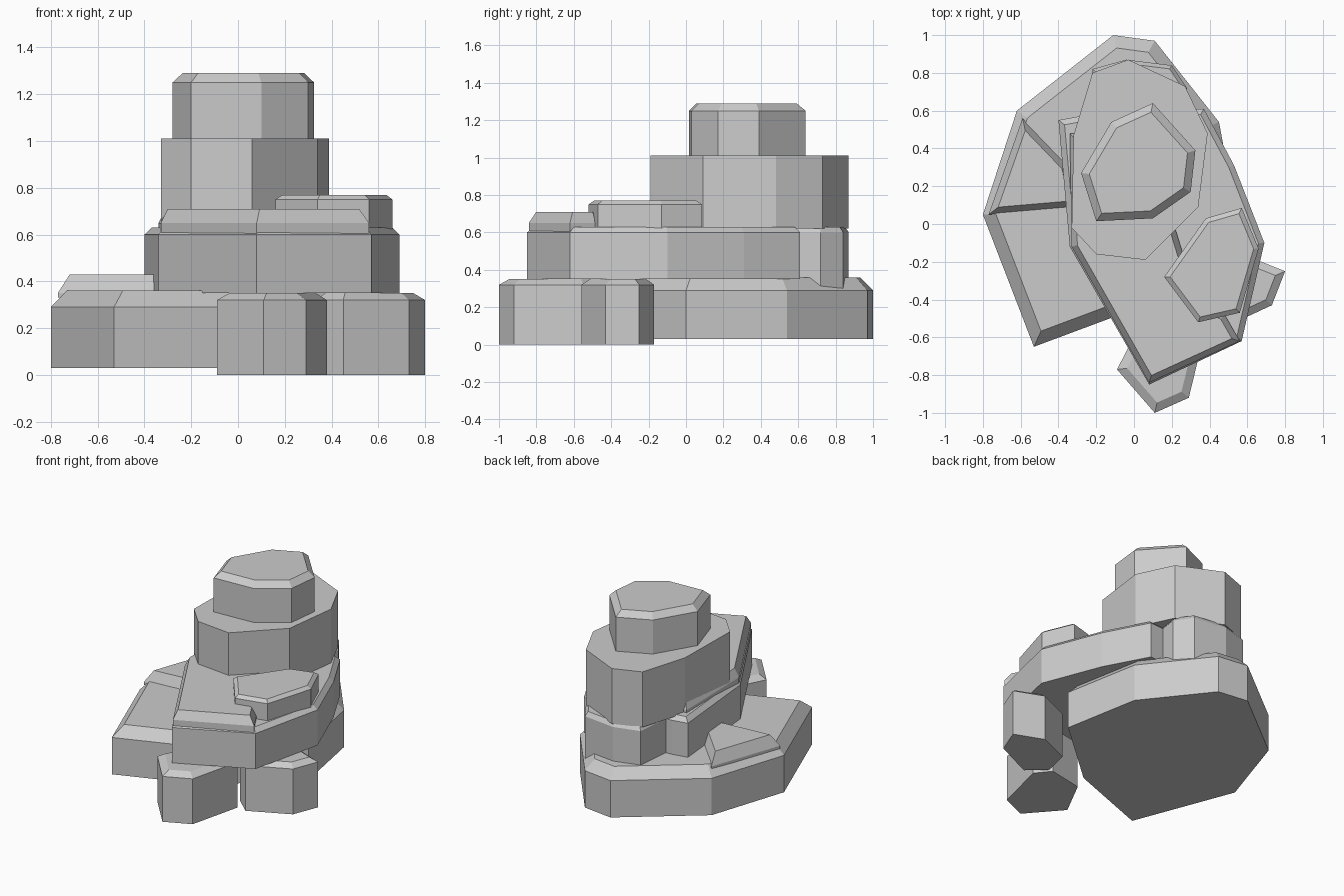
import bpy, bmesh
from mathutils import Vector


def inset(pts, d):
    """Move every edge of a counter-clockwise outline inwards by d."""
    out = []
    n = len(pts)
    for i in range(n):
        p, a, b = Vector(pts[i]), Vector(pts[i - 1]), Vector(pts[(i + 1) % n])
        e1, e2 = (p - a).normalized(), (b - p).normalized()
        n1, n2 = Vector((-e1.y, e1.x)), Vector((-e2.y, e2.x))
        m = (n1 + n2).normalized()
        out.append(p + m * d / max(m.dot(n1), 0.4))
    return out


def rock(name, pts, z0, z1, bevel=0.0, drop=0.0):
    """Flat-faced prism with a sloped rim: bevel wide, drop high."""
    area = sum(pts[i - 1][0] * p[1] - p[0] * pts[i - 1][1] for i, p in enumerate(pts))
    if area < 0:
        pts = pts[::-1]
    levels = [(pts, z0), (pts, z1 - drop)]
    if bevel:
        levels.append((inset(pts, bevel), z1))
    bm = bmesh.new()
    rings = [[bm.verts.new((p[0], p[1], z)) for p in ring] for ring, z in levels]
    bm.faces.new(rings[0][::-1])
    bm.faces.new(rings[-1])
    n = len(pts)
    for lo, hi in zip(rings, rings[1:]):
        for i in range(n):
            j = (i + 1) % n
            bm.faces.new((lo[i], lo[j], hi[j], hi[i]))
    me = bpy.data.meshes.new(name)
    bm.to_mesh(me)
    bm.free()
    ob = bpy.data.objects.new(name, me)
    bpy.context.collection.objects.link(ob)
    return ob


# Wide bottom slab and the raised ledge on its left
rock("base_slab", [(-0.53, -0.65), (0.06, -0.43), (0.55, 0.0), (0.45, 0.54), (0.11, 0.97),
                   (-0.11, 1.0), (-0.62, 0.6), (-0.8, 0.05)], 0.03, 0.36, 0.065, 0.07)
rock("base_ledge", [(-0.77, 0.05), (-0.3, 0.09), (-0.35, 0.31), (-0.59, 0.56)],
     0.33, 0.43, 0.035, 0.08)

# Two small stones at the front
rock("front_stone", [(-0.09, -0.77), (0.11, -1.0), (0.29, -0.92), (0.38, -0.55),
                     (0.3, -0.45), (0.05, -0.5)], 0, 0.35, 0.045, 0.03)
rock("right_stone", [(0.8, -0.25), (0.73, -0.43), (0.45, -0.56), (0.33, -0.45),
                     (0.37, -0.27), (0.6, -0.17)], 0, 0.35, 0.04, 0.03)

# Second tier: slab, higher front part, back stone and right cap stone
rock("second_slab", [(0.08, -0.85), (0.57, -0.62), (0.69, -0.1), (0.53, 0.31), (0.37, 0.61),
                     (-0.29, 0.57), (-0.4, 0.55), (-0.34, -0.12)], 0.35, 0.63, 0.03, 0.03)
rock("second_slab_rise", [(0.08, -0.84), (0.56, -0.62), (0.48, -0.48), (0.34, -0.42),
                          (0.22, -0.03), (0.1, 0.45), (-0.34, 0.48), (-0.33, -0.12)],
     0.58, 0.71, 0.03, 0.06)
rock("back_stone", [(-0.22, 0.82), (-0.04, 0.87), (0.2, 0.84), (0.28, 0.72),
                    (0.25, 0.5), (-0.25, 0.5)], 0.3, 0.63, 0.02, 0.03)
rock("right_cap_stone", [(0.16, -0.28), (0.38, 0.03), (0.57, 0.085), (0.66, -0.13),
                         (0.56, -0.47), (0.34, -0.52)], 0.6, 0.77, 0.025, 0.02)

# Third tier and top stone
rock("third_stone", [(-0.33, -0.02), (-0.2, -0.16), (0.06, -0.19), (0.34, 0.09), (0.39, 0.48),
                     (0.27, 0.73), (-0.03, 0.87), (-0.22, 0.8), (-0.32, 0.47)], 0.62, 1.01)
rock("top_stone", [(-0.2, 0.015), (0.1, 0.03), (0.3, 0.17), (0.325, 0.39), (0.1, 0.64),
                   (-0.12, 0.54), (-0.28, 0.27)], 1.0, 1.29, 0.04, 0.04)
